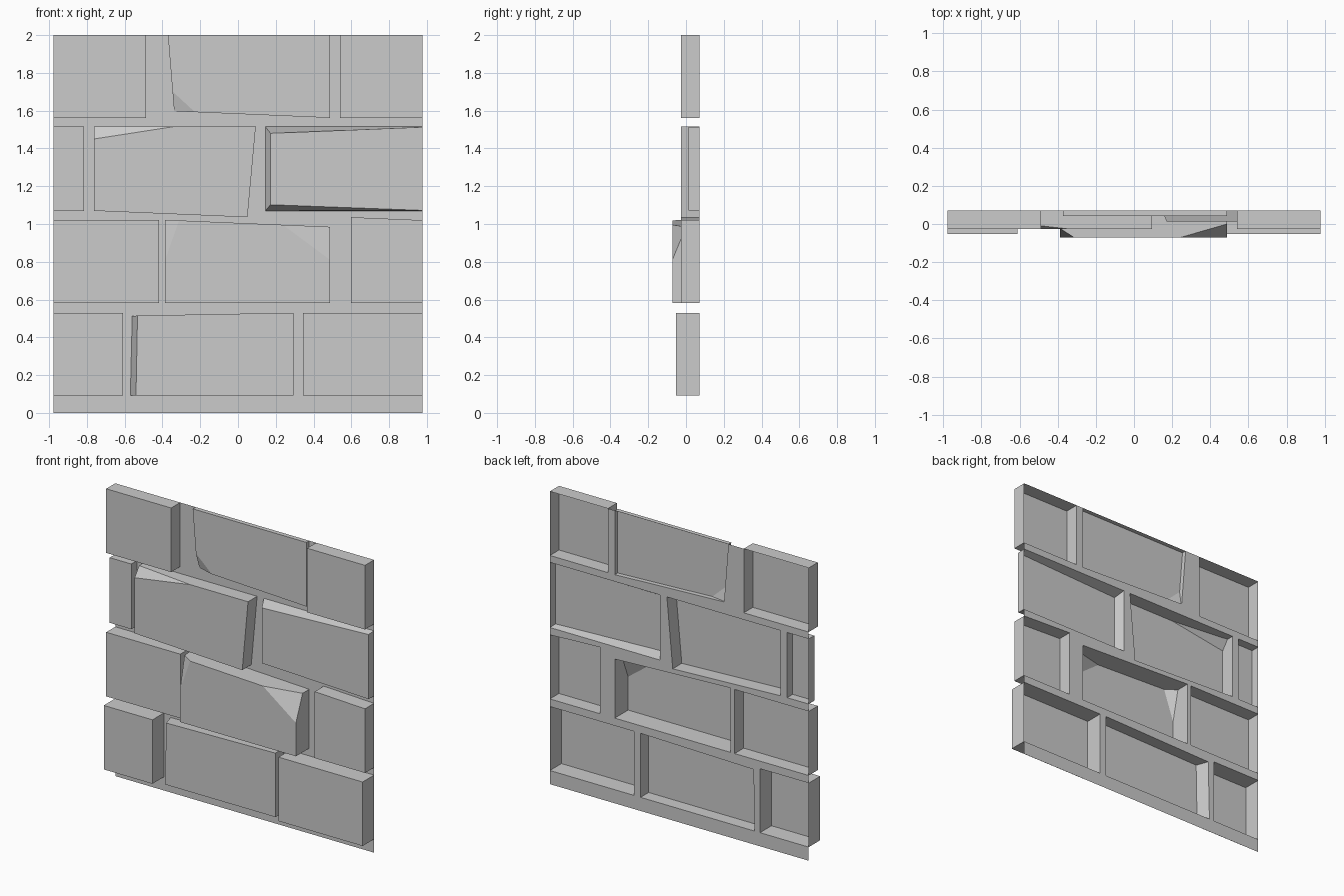
import bpy
from mathutils import Vector
from mathutils.geometry import delaunay_2d_cdt

if "Cube" in bpy.data.objects:
    bpy.data.objects.remove(bpy.data.objects["Cube"])

BACK = 0.072      # plane of the mortar sheet
EDGE = 0.978      # half width of the panel
outlines = []     # brick footprints, cut out of the mortar sheet


def make(name, verts, faces):
    me = bpy.data.meshes.new(name)
    me.from_pydata(verts, [], faces)
    me.update()
    ob = bpy.data.objects.new(name, me)
    bpy.context.collection.objects.link(ob)
    return ob


def rect(x0, x1, z0, z1):
    return [(x0, z0), (x1, z0), (x1, z1), (x0, z1)]


def brick(name, base, y, front=None, chips=None):
    """Open-backed brick. chips: corner -> (pushed y, cut toward previous, cut toward next)."""
    front, chips = front or base, chips or {}
    outlines.append(base)
    verts, face_loop, faces = [], [], []

    def add(x, yy, z):
        verts.append((x, yy, z))
        return len(verts) - 1

    b = [add(x, BACK, z) for x, z in base]
    enter, leave, corner = [], [], []
    for i in range(4):
        c = Vector(front[i])
        if i in chips:
            yc, dp, dn = chips[i]
            p = c + (Vector(front[i - 1]) - c).normalized() * dp
            n = c + (Vector(front[(i + 1) % 4]) - c).normalized() * dn
            e, k, l = add(p.x, y, p.y), add(c.x, yc, c.y), add(n.x, y, n.y)
            faces.append((e, k, l))
            face_loop += [e, l]
        else:
            e = k = l = add(c.x, y, c.y)
            face_loop.append(e)
        enter.append(e)
        corner.append(k)
        leave.append(l)
    faces.append(face_loop)
    for i in range(4):
        j = (i + 1) % 4
        ring = [b[i], b[j], corner[j], enter[j], leave[i], corner[i]]
        faces.append(list(dict.fromkeys(ring)))
    return make(name, verts, faces)


# bottom row
brick("row1_left_brick", rect(-EDGE, -0.61, 0.093, 0.53), -0.052)
brick("row1_middle_brick",
      [(-0.57, 0.093), (0.293, 0.093), (0.293, 0.53), (-0.56, 0.512)], -0.015,
      front=[(-0.54, 0.093), (0.293, 0.093), (0.293, 0.53), (-0.532, 0.515)])
brick("row1_right_brick", rect(0.343, EDGE, 0.093, 0.53), -0.052)

# second row
brick("row2_left_brick", rect(-EDGE, -0.418, 0.582, 1.02), -0.026)
brick("row2_middle_brick",
      [(-0.387, 0.582), (0.488, 0.582), (0.488, 0.985), (-0.387, 1.022)], -0.072,
      chips={2: (0.0, 0.175, 0.25), 3: (-0.024, 0.075, 0.215)})
brick("row2_right_brick",
      [(0.598, 0.582), (EDGE, 0.582), (EDGE, 1.02), (0.598, 1.036)], -0.026)

# third row
brick("row3_left_brick", rect(-EDGE, -0.815, 1.07, 1.515), 0.012)
brick("row3_middle_brick",
      [(-0.763, 1.07), (0.05, 1.036), (0.094, 1.515), (-0.763, 1.515)], -0.026,
      chips={3: (0.022, 0.42, 0.065)})
brick("row3_right_brick", rect(0.145, EDGE, 1.07, 1.515), 0.012,
      front=[(0.172, 1.102), (EDGE, 1.072), (EDGE, 1.513), (0.172, 1.48)])

# top row
brick("row4_left_brick", rect(-EDGE, -0.487, 1.562, 2.0), -0.026)
brick("row4_middle_brick",
      [(-0.338, 1.597), (0.488, 1.562), (0.488, 2.0), (-0.371, 2.0)], 0.041,
      chips={0: (0.066, 0.105, 0.11)})
brick("row4_right_brick", rect(0.54, EDGE, 1.562, 2.0), -0.026)

# mortar sheet with the brick footprints left open
loops = [rect(-EDGE, EDGE, 0, 2)] + outlines
pts = [Vector(p) for loop in loops for p in loop]
ids = [list(range(4 * i, 4 * i + 4)) for i in range(len(loops))]
v, _, f, _, _, src = delaunay_2d_cdt(pts, [], ids, 0, 1e-5)
make("mortar", [(p.x, BACK, p.y) for p in v],
     [t for t, s in zip(f, src) if list(s) == [0]])
